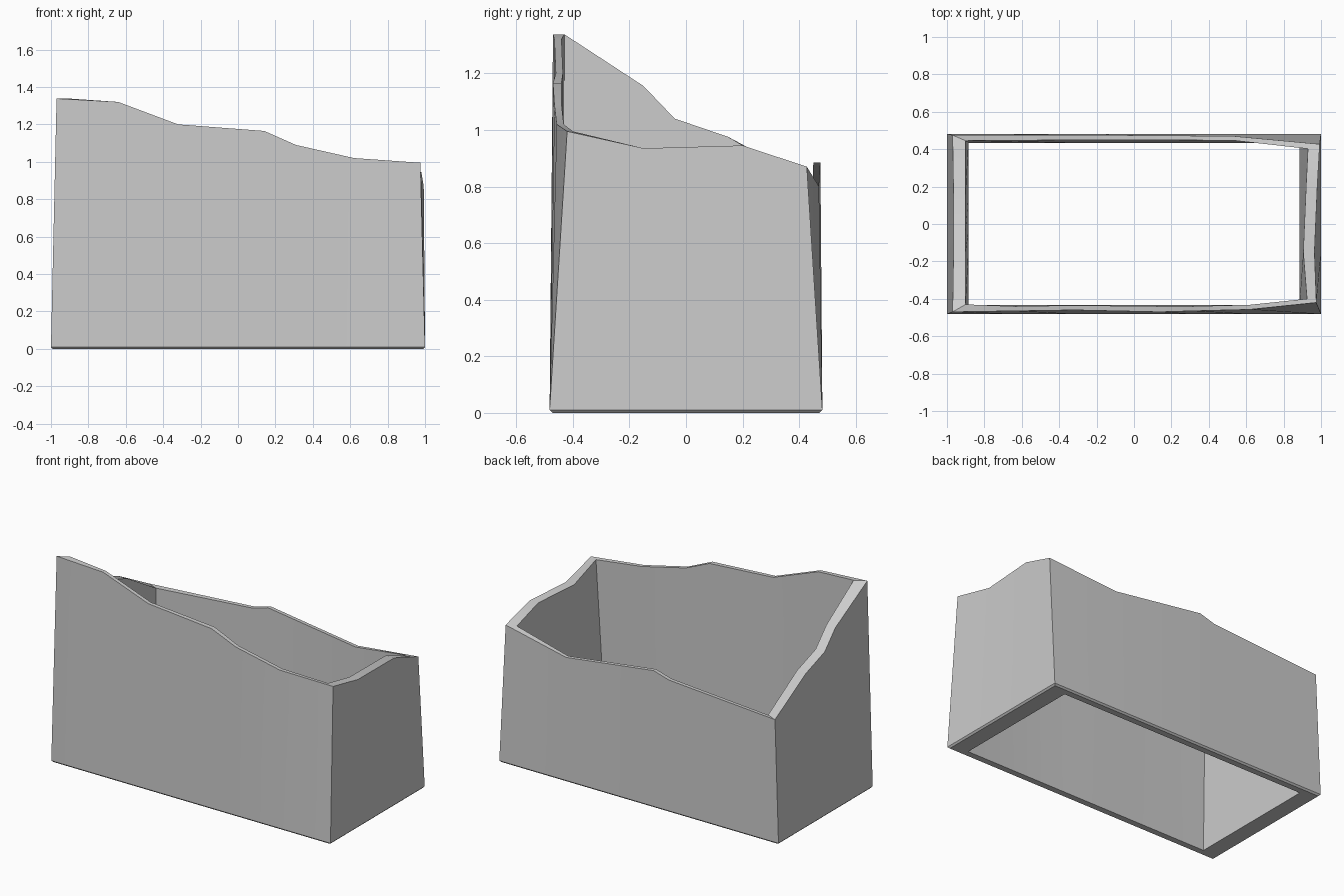
import bpy, bmesh

if "Cube" in bpy.data.objects:
    bpy.data.objects.remove(bpy.data.objects["Cube"])

# Rim stations, counter-clockwise per wall: outer x, outer y, inner x, inner y, height
front = [(-.97, -.47, -.90, -.43, 1.338), (-.64, -.465, -.64, -.44, 1.32),
         (-.32, -.46, -.32, -.435, 1.20), (.14, -.47, .14, -.44, 1.165),
         (.31, -.465, .31, -.44, 1.09), (.62, -.457, .62, -.432, 1.02)]
right = [(.975, -.42, .925, -.40, .995), (.965, -.15, .905, -.15, .935),
         (.98, .20, .92, .20, .945)]
back = [(.993, .427, .93, .402, .87), (.53, .47, .53, .447, .80),
        (-.10, .475, -.10, .45, .885), (-.21, .475, -.21, .45, .853)]
left = [(-.97, .475, -.90, .445, .80), (-.965, .15, -.90, .15, .975),
        (-.965, -.04, -.90, -.04, 1.04), (-.965, -.15, -.90, -.15, 1.155)]

OUTER = (1.0, .482)
INNER = (.885, .432)
CHAMFER = .01


def foot(wall, corner, x, y, half):
    """Project a rim station down onto the base rectangle."""
    hx, hy = half
    if corner:
        return (hx if x > 0 else -hx), (hy if y > 0 else -hy)
    if wall in (0, 2):
        return x, (-hy if wall == 0 else hy)
    return (hx if wall == 1 else -hx), y


# Closed wall shell: every station is a five-sided cross-section
bm = bmesh.new()
sections = []
for wall, stations in enumerate((front, right, back, left)):
    for i, (ox, oy, ix, iy, z) in enumerate(stations):
        corner = i == 0
        bx, by = foot(wall, corner, ox, oy, OUTER)
        cx, cy = foot(wall, corner, ox, oy, (OUTER[0] - CHAMFER, OUTER[1] - CHAMFER))
        nx, ny = foot(wall, corner, ix, iy, INNER)
        pts = [(ox, oy, z), (bx, by, CHAMFER), (cx, cy, 0), (nx, ny, 0), (ix, iy, z)]
        sections.append([bm.verts.new(p) for p in pts])

for a, b in zip(sections, sections[1:] + sections[:1]):
    for k in range(5):
        m = (k + 1) % 5
        bm.faces.new((a[k], a[m], b[m], b[k]))
bmesh.ops.recalc_face_normals(bm, faces=bm.faces)

mesh = bpy.data.meshes.new("broken_walls")
bm.to_mesh(mesh)
bm.free()
walls = bpy.data.objects.new("broken_walls", mesh)
bpy.context.collection.objects.link(walls)

# Smooth along the walls, sharp at corners and rim
bpy.context.view_layer.objects.active = walls
walls.select_set(True)
bpy.ops.object.shade_smooth_by_angle(angle=.52)
